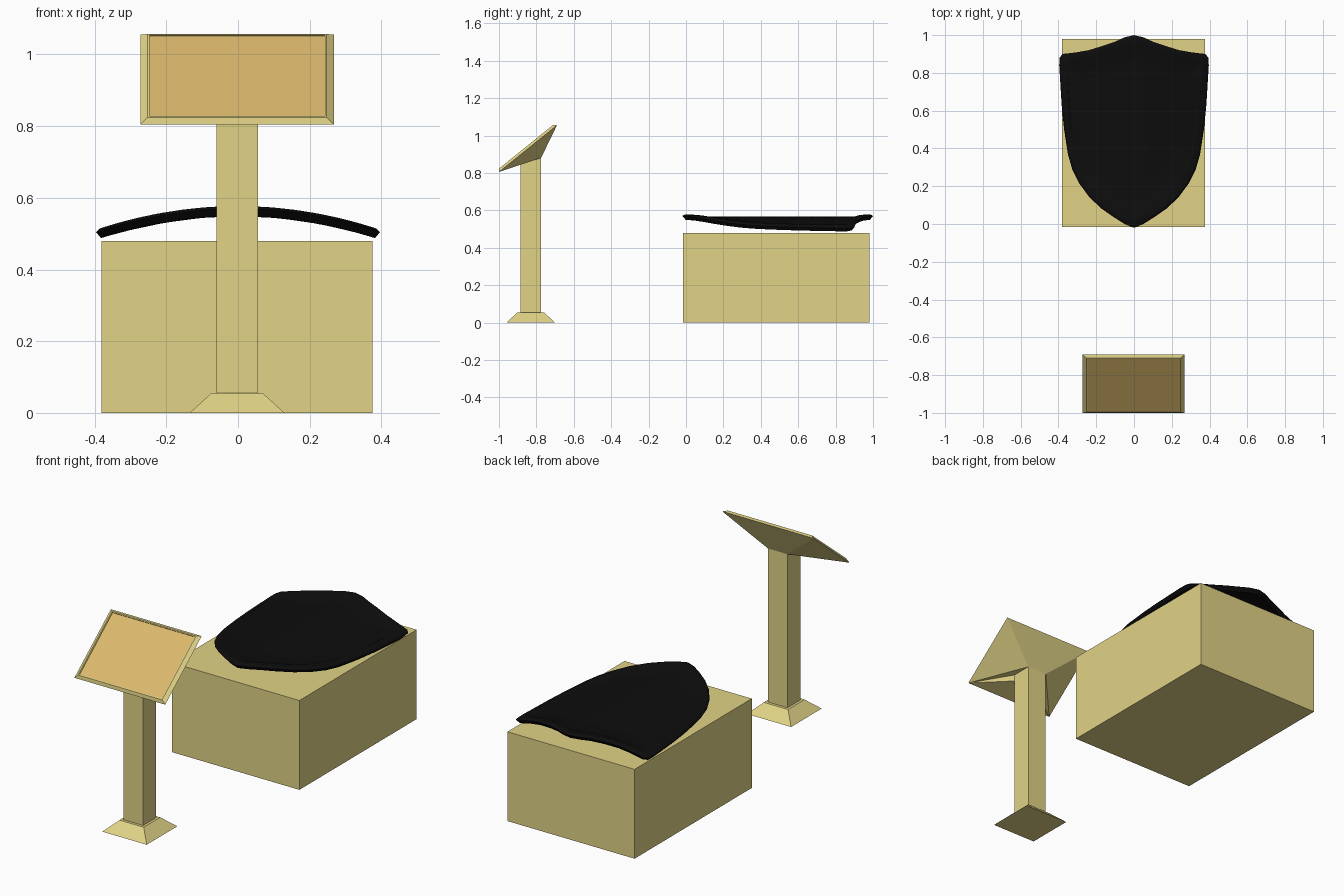
import bpy, bmesh
from mathutils import Vector

if "Cube" in bpy.data.objects:
    bpy.data.objects.remove(bpy.data.objects["Cube"])

CX = -0.0025  # shared centre line of plinth and lectern


def material(name, color):
    m = bpy.data.materials.new(name)
    m.diffuse_color = (*color, 1)
    m.use_nodes = True
    m.node_tree.nodes["Principled BSDF"].inputs["Base Color"].default_value = m.diffuse_color
    return m


STONE = material("stone", (0.75, 0.65, 0.24))
PLAQUE = material("plaque", (0.71, 0.48, 0.15))
BLACK = material("black", (0.004, 0.004, 0.004))


def make(name, verts, faces, mat):
    bm = bmesh.new()
    vs = [bm.verts.new(v) for v in verts]
    for f in faces:
        bm.faces.new([vs[i] for i in f])
    bmesh.ops.recalc_face_normals(bm, faces=bm.faces)
    me = bpy.data.meshes.new(name)
    bm.to_mesh(me)
    bm.free()
    me.materials.append(mat)
    ob = bpy.data.objects.new(name, me)
    bpy.context.collection.objects.link(ob)
    return ob


def rect(hx, y0, y1, z):
    return [(CX - hx, y0, z), (CX + hx, y0, z), (CX + hx, y1, z), (CX - hx, y1, z)]


def bridge(a, b, n=4):
    """Faces joining ring a to ring b (start indices)."""
    return [(a + i, a + (i + 1) % n, b + (i + 1) % n, b + i) for i in range(n)]


def block(name, bottom, top, mat):
    return make(name, bottom + top, [(3, 2, 1, 0), (4, 5, 6, 7)] + bridge(0, 4), mat)


# Plinth under the shield, lectern foot and post
block("plinth", rect(0.378, -0.015, 0.98, 0), rect(0.378, -0.015, 0.98, 0.48), STONE)
block("lectern_foot", rect(0.132, -0.96, -0.70, 0), rect(0.072, -0.90, -0.76, 0.055), STONE)
block("lectern_post", rect(0.058, -0.885, -0.775, 0.055), rect(0.058, -0.885, -0.775, 0.88), STONE)

# Slanted lectern head: bevelled frame in front, tapering to the post behind
low, high = Vector((0, -1.0, 0.805)), Vector((0, -0.69, 1.055))
u = (high - low).normalized()
n = Vector((0, -u.z, u.y))


def slant(hx, inset, lift):
    a, b = low + u * inset + n * lift, high - u * inset + n * lift
    return [(CX - hx, a.y, a.z), (CX + hx, a.y, a.z), (CX + hx, b.y, b.z), (CX - hx, b.y, b.z)]


panel = slant(0.245, 0.019, 0.010)
head = slant(0.27, 0, 0) + slant(0.25, 0.014, 0.014) + slant(0.245, 0.019, 0.014) + panel
head += rect(0.058, -0.885, -0.775, 0.88)
head += [(CX - 0.058, -0.885, 0.845), (CX + 0.058, -0.885, 0.845)]
faces = bridge(0, 4) + bridge(4, 8) + bridge(8, 12)
faces += [(0, 1, 21, 20), (1, 17, 21), (0, 20, 16),      # underside, front
          (1, 2, 18), (1, 18, 17), (0, 16, 19), (0, 19, 3),  # sides
          (2, 3, 19, 18)]                                 # back
make("lectern_head", head, faces, STONE)
make("lectern_panel", panel, [(0, 1, 2, 3)], PLAQUE)

# Curved shield: half outline mirrored, then swept through a raised-rim section
half = [(0, -0.02), (0.05, 0), (0.11, 0.038), (0.17, 0.08), (0.235, 0.14), (0.29, 0.215),
        (0.327, 0.29), (0.35, 0.37), (0.37, 0.5), (0.383, 0.63), (0.391, 0.76), (0.396, 0.84),
        (0.394, 0.88), (0.378, 0.90), (0.31, 0.908), (0.24, 0.92), (0.165, 0.943),
        (0.1, 0.965), (0.05, 0.988), (0, 1.0)]
outline = half + [(-x, y) for x, y in half[-2:0:-1]]
section = [(0.3, 0), (0.6, 0), (0.85, 0), (0.965, 0), (1.0, 0.021), (0.975, 0.028),
           (0.905, 0.028), (0.865, 0.019), (0.6, 0.019), (0.3, 0.019)]  # (scale, height)
N, MID = len(outline), 0.52


def on_arc(x, y, h):
    return (x, y, 0.549 - 0.42 * x * x + h)


verts = [on_arc(x * s, MID + (y - MID) * s, h) for s, h in section for x, y in outline]
faces = [f for k in range(len(section) - 1) for f in bridge(k * N, (k + 1) * N, N)]
last = (len(section) - 1) * N
verts += [on_arc(0, MID, 0), on_arc(0, MID, 0.019)]
for i in range(N):
    j = (i + 1) % N
    faces += [(j, i, len(verts) - 2), (last + i, last + j, len(verts) - 1)]
shield = make("shield", verts, faces, BLACK)

bpy.context.view_layer.objects.active = shield
shield.select_set(True)
bpy.ops.object.shade_smooth_by_angle()
